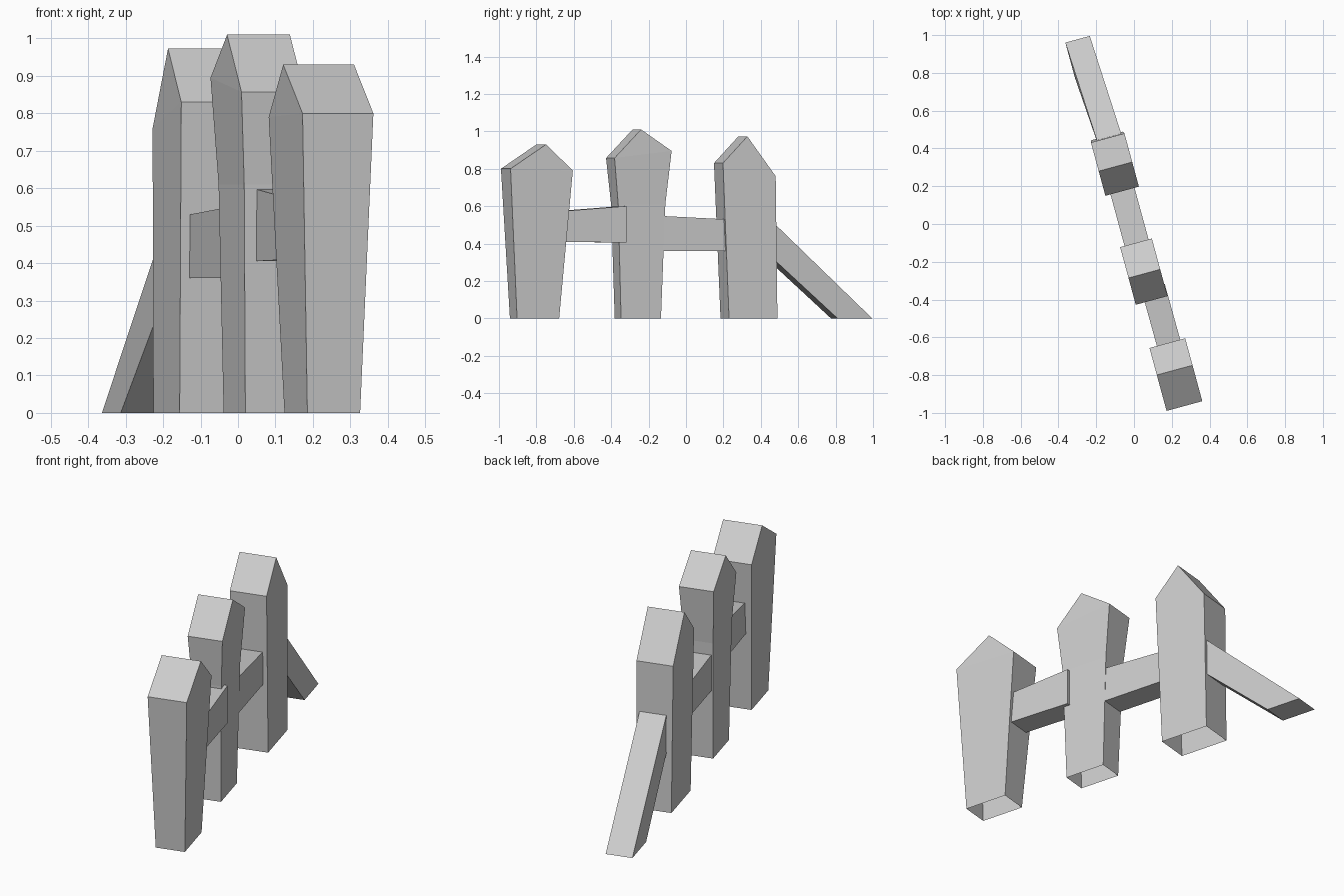
import bpy, bmesh, math

cube = bpy.data.objects.get("Cube")
if cube:
    bpy.data.objects.remove(cube, do_unlink=True)

grey = bpy.data.materials.new("pale_grey")
grey.use_nodes = True
colour = (0.6, 0.6, 0.6, 1)
grey.diffuse_color = colour
grey.node_tree.nodes["Principled BSDF"].inputs["Base Color"].default_value = colour

FENCE_ANGLE = math.radians(15.2)  # the fence runs along its local y


def finish(name, bm):
    bmesh.ops.recalc_face_normals(bm, faces=bm.faces[:])
    mesh = bpy.data.meshes.new(name)
    bm.to_mesh(mesh)
    bm.free()
    mesh.materials.append(grey)
    obj = bpy.data.objects.new(name, mesh)
    obj.rotation_euler.z = FENCE_ANGLE
    bpy.context.collection.objects.link(obj)


def bar(bm, x, half, y, z):
    """Add a pair of vertices across the thickness of the fence."""
    return [bm.verts.new((x + side * half, y, z)) for side in (-1, 1)]


def post(name, x, levels, ridge):
    """Levels: (front y, front z, back y, back z, half width); open underneath."""
    bm = bmesh.new()
    rings = []
    for fy, fz, by, bz, half in levels:
        a, b = bar(bm, x, half, fy, fz)
        d, c = bar(bm, x, half, by, bz)
        rings.append((a, b, c, d))
    for low, high in zip(rings, rings[1:]):
        for i in range(4):
            j = (i + 1) % 4
            bm.faces.new((low[i], low[j], high[j], high[i]))
    # pointed cap
    a, b, c, d = rings[-1]
    left, right = bar(bm, x, levels[-1][4], *ridge)
    for face in ((a, b, right, left), (c, d, left, right), (b, c, right), (d, a, left)):
        bm.faces.new(face)
    finish(name, bm)


def rail(name, half, start, end):
    """Ends: (x, top y, top z, bottom y, bottom z)."""
    bm = bmesh.new()
    rings = []
    for x, ty, tz, by, bz in (start, end):
        a, b = bar(bm, x, half, ty, tz)
        d, c = bar(bm, x, half, by, bz)
        rings.append((a, b, c, d))
        bm.faces.new((a, b, c, d))
    for i in range(4):
        j = (i + 1) % 4
        bm.faces.new((rings[0][i], rings[0][j], rings[1][j], rings[1][i]))
    finish(name, bm)


# Pointed posts
post("front_post", 0.005,
     [(-0.957, 0, -0.724, 0, 0.073), (-1.0, 0.80, -0.655, 0.79, 0.098)],
     (-0.803, 0.93))
post("middle_post", -0.016,
     [(-0.373, 0, -0.152, 0, 0.065), (-0.391, 0.61, -0.130, 0.61, 0.073),
      (-0.415, 0.857, -0.099, 0.895, 0.087)],
     (-0.268, 1.01))
post("back_post", -0.015,
     [(0.219, 0, 0.487, 0, 0.087), (0.184, 0.83, 0.476, 0.76, 0.092)],
     (0.319, 0.973))

# Rails between the posts, and the fallen one leaning on the ground
rail("front_rail", 0.064, (0.012, -0.72, 0.572, -0.72, 0.41),
     (0.010, -0.35, 0.60, -0.35, 0.405))
rail("middle_rail", 0.066, (-0.013, -0.16, 0.548, -0.16, 0.36),
     (-0.013, 0.24, 0.528, 0.24, 0.36))
rail("fallen_rail", 0.067, (-0.004, 0.42, 0.556, 0.42, 0.36),
     (-0.032, 1.022, 0, 0.83, 0))
